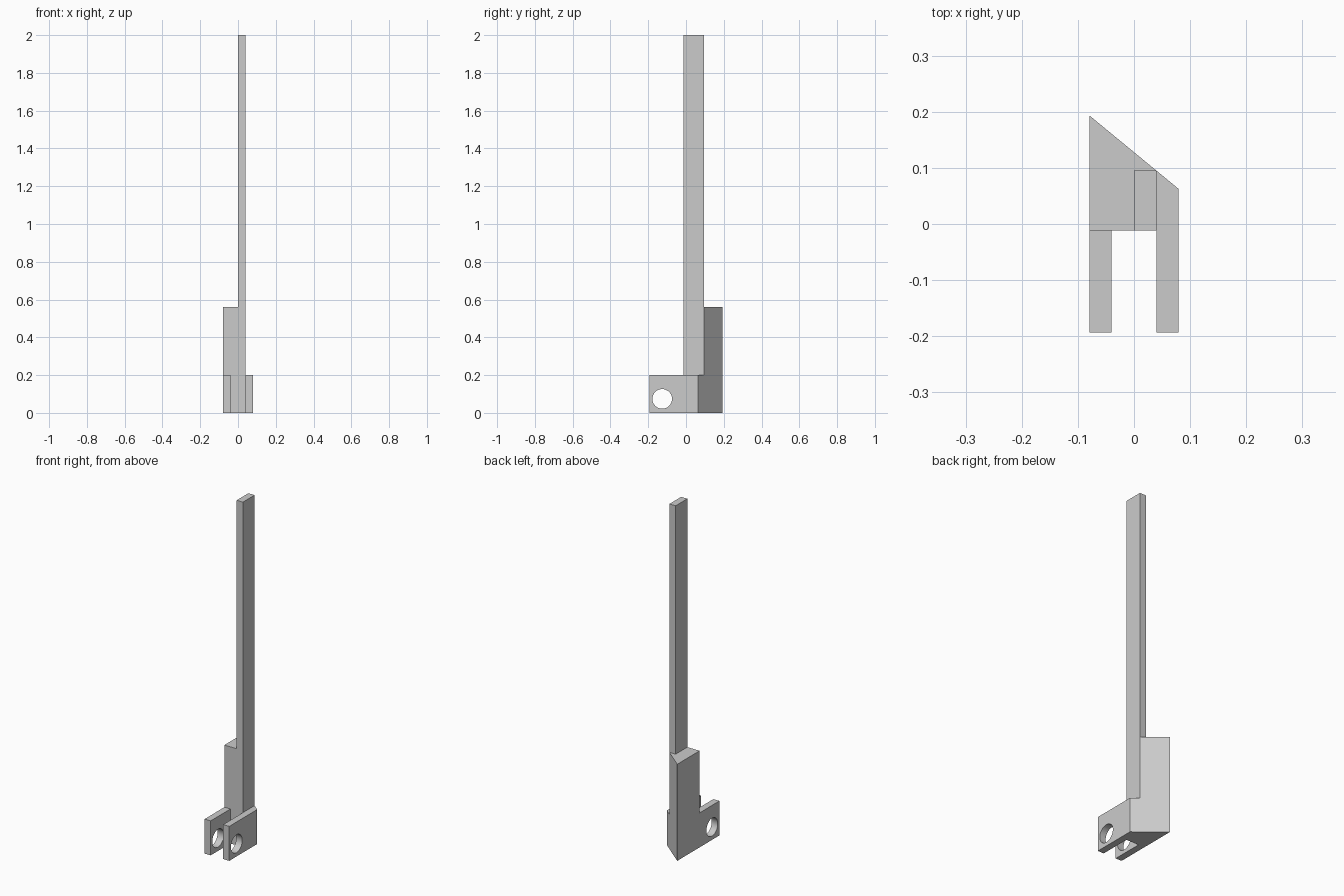
import bpy
import bmesh
from math import radians
from mathutils import Matrix

cube = bpy.data.objects.get("Cube")
if cube:
    bpy.data.objects.remove(cube, do_unlink=True)

grey = bpy.data.materials.new("plain grey")
grey.use_nodes = True
grey.diffuse_color = (0.6, 0.6, 0.6, 1)
grey.node_tree.nodes["Principled BSDF"].inputs["Base Color"].default_value = grey.diffuse_color

# Shared dimensions
OUT, INNER = 0.079, 0.04          # outer and inner x of the fork
FRONT, SHOULDER = -0.193, -0.012  # front of the lugs, front of the heel
LUG_TOP, HEEL_TOP, TOP = 0.2, 0.56, 2.0


def back(x):
    """Depth of the slanted back face at a given x."""
    return 0.193 - (x + OUT) * 0.13 / (2 * OUT)


def add_object(name, bm):
    bmesh.ops.recalc_face_normals(bm, faces=bm.faces[:])
    mesh = bpy.data.meshes.new(name)
    bm.to_mesh(mesh)
    bm.free()
    mesh.materials.append(grey)
    obj = bpy.data.objects.new(name, mesh)
    bpy.context.collection.objects.link(obj)
    return obj


def prism(name, outline, bottom, top):
    """Extrude a plan outline upwards."""
    bm = bmesh.new()
    face = bm.faces.new([bm.verts.new((x, y, bottom)) for x, y in outline])
    ext = bmesh.ops.extrude_face_region(bm, geom=[face])
    verts = [v for v in ext["geom"] if isinstance(v, bmesh.types.BMVert)]
    bmesh.ops.translate(bm, verts=verts, vec=(0, 0, top - bottom))
    return add_object(name, bm)


# Heel block with slanted back
prism("heel_block", [(-OUT, SHOULDER), (INNER, SHOULDER),
                     (INNER, back(INNER)), (-OUT, back(-OUT))], 0, HEEL_TOP)

# Tall upright bar
prism("upright_bar", [(0, SHOULDER), (INNER, SHOULDER),
                      (INNER, back(INNER)), (0, back(INNER))], HEEL_TOP, TOP)

# Fork lugs; the left one runs back to the slant
lugs = [
    prism("right_lug", [(-OUT, FRONT), (-INNER, FRONT),
                        (-INNER, SHOULDER), (-OUT, SHOULDER)], 0, LUG_TOP),
    prism("left_lug", [(INNER, FRONT), (OUT, FRONT),
                       (OUT, back(OUT)), (INNER, back(INNER))], 0, LUG_TOP),
]

# Pin hole through both lugs
bm = bmesh.new()
bmesh.ops.create_cone(bm, cap_ends=True, segments=32, radius1=0.052,
                      radius2=0.052, depth=0.4,
                      matrix=Matrix.Translation((0, -0.126, 0.074))
                      @ Matrix.Rotation(radians(90), 4, "Y"))
cutter = add_object("pin_hole_cutter", bm)
cutter.hide_render = True

for lug in lugs:
    mod = lug.modifiers.new("pin hole", "BOOLEAN")
    mod.operation = "DIFFERENCE"
    mod.solver = "EXACT"
    mod.object = cutter
    bpy.ops.object.select_all(action="DESELECT")
    lug.select_set(True)
    bpy.context.view_layer.objects.active = lug
    bpy.ops.object.modifier_apply(modifier=mod.name)
    bpy.ops.object.shade_smooth_by_angle(angle=radians(30))

bpy.data.objects.remove(cutter, do_unlink=True)
